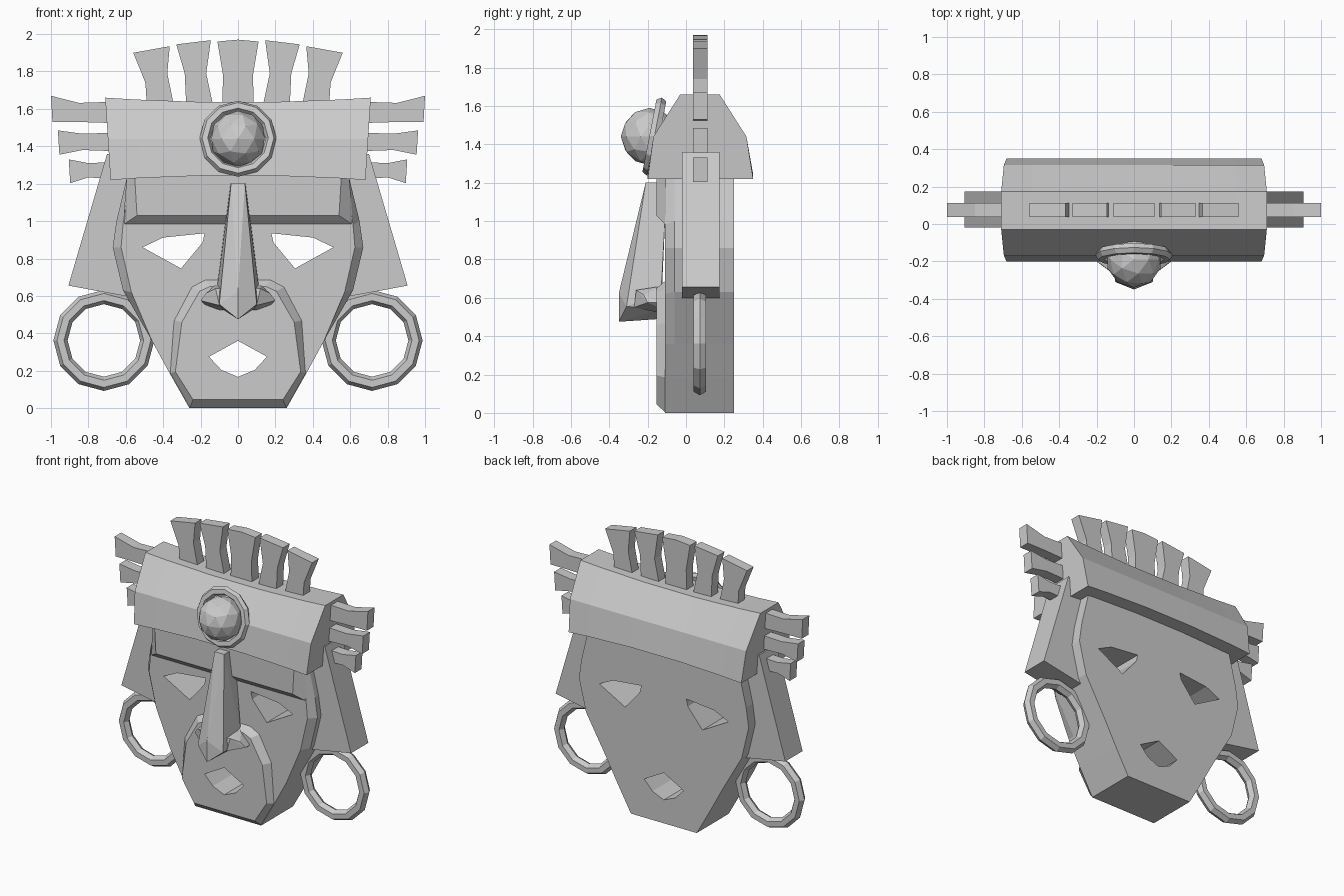
import bpy, bmesh
from math import radians

if "Cube" in bpy.data.objects:
    bpy.data.objects.remove(bpy.data.objects["Cube"])


def finish(name, bm):
    bmesh.ops.recalc_face_normals(bm, faces=bm.faces)
    mesh = bpy.data.meshes.new(name)
    bm.to_mesh(mesh)
    bm.free()
    ob = bpy.data.objects.new(name, mesh)
    bpy.context.collection.objects.link(ob)
    return ob


def loft(name, rings):
    """Skin a list of equal-length point rings and cap both ends."""
    bm = bmesh.new()
    vs = [[bm.verts.new(p) for p in r] for r in rings]
    n = len(vs[0])
    for a, b in zip(vs, vs[1:]):
        for i in range(n):
            j = (i + 1) % n
            bm.faces.new((a[i], a[j], b[j], b[i]))
    bm.faces.new(vs[0])
    bm.faces.new(vs[-1])
    return finish(name, bm)


def layer(pts, y, s=1):
    return [(s * x, y, z) for x, z in pts]


def prism(name, pts, y0, y1, s=1):
    return loft(name, [layer(pts, y0, s), layer(pts, y1, s)])


def hull(name, half):
    """Convex solid from half the points, mirrored in x."""
    bm = bmesh.new()
    for p in sorted({(s * x, y, z) for x, y, z in half for s in (1, -1)}):
        bm.verts.new(p)
    res = bmesh.ops.convex_hull(bm, input=bm.verts)
    junk = {g for g in res["geom_interior"] if isinstance(g, bmesh.types.BMVert)}
    bmesh.ops.delete(bm, geom=list(junk), context='VERTS')
    bmesh.ops.dissolve_limit(bm, angle_limit=radians(2), verts=bm.verts, edges=bm.edges)
    return finish(name, bm)


def sym(half):
    """Close a half outline by mirroring it in x."""
    return half + [(-x, z) for x, z in reversed(half) if x > 0]


def ring(name, loc, major, minor, tilt, segs=12):
    bpy.ops.mesh.primitive_torus_add(location=loc, rotation=(radians(tilt), 0, 0), major_radius=major,
                                     minor_radius=minor, major_segments=segs, minor_segments=6)
    bpy.context.object.name = name


# Face plate with a chamfer that fades out towards the jaw
outer = sym([(.26, 0), (.365, .185), (.46, .36), (.615, .63), (.67, .86), (.65, 1), (.59, 1.25), (.55, 1.4)])
front = sym([(.26, 0), (.365, .185), (.46, .36), (.57, .62), (.625, .86), (.615, .98), (.575, 1.25), (.53, 1.4)])
face = loft("face", [layer(outer, .25), layer(outer, -.06), layer(front, -.11)])

# Raised brow and muzzle panels
loft("brow", [layer(sym([(.615, .98), (.59, 1.3)]), -.105),
              layer(sym([(.54, 1.03), (.556, 1.3)]), -.155)])
muz_base = sym([(.26, 0), (.365, .185), (.345, .47), (.25, .65), (.175, .69)])
muz_front = sym([(.24, .045), (.335, .195), (.30, .46), (.205, .625), (.15, .65)])
muzzle = loft("muzzle", [layer(muz_base, -.105), layer(muz_front, -.155)])

# Eye and mouth openings
eye = [(.51, .86), (.4, .912), (.178, .935), (.19, .885), (.305, .747)]
mouth = sym([(0, .36), (.155, .275), (.09, .205), (0, .167)])
eye_r = prism("eye_cutter_right", eye, -.4, .5)
eye_l = prism("eye_cutter_left", eye, -.4, .5, -1)
mouth_c = prism("mouth_cutter", mouth, -.4, .5)
for target, cutters in ((face, (eye_r, eye_l, mouth_c)), (muzzle, (mouth_c,))):
    for c in cutters:
        m = target.modifiers.new("opening", 'BOOLEAN')
        m.operation, m.solver, m.object = 'DIFFERENCE', 'EXACT', c
        c.hide_render = True
        c.hide_set(True)

# Nose and nostrils
hull("nose", [(.037, -.21, 1.2), (.042, -.1, 1.2), (.1, -.31, .555), (.115, -.13, .62),
              (.1, -.13, .54), (0, -.35, .475), (0, -.35, .625), (0, -.13, .49)])
hull("nostrils", [(.2, -.2, .575), (.2, -.13, .575), (.17, -.22, .615), (.12, -.26, .64),
                  (.12, -.13, .66), (.17, -.13, .545), (.1, -.27, .55), (.1, -.13, .52)])

# Headband, pinched slightly towards the middle
band = [(-.2, 1.22), (-.17, 1.44), (-.03, 1.66), (.175, 1.66), (.315, 1.44), (.35, 1.22)]
rings = []
for x in (-.71, -.55, -.2, .2, .55, .71):
    sag = .025 * (1 - (x / .71) ** 2)
    rings.append([(x * (.96 + .04 * (z - 1.22) / .44), y, z - sag * (z - 1.44) / .22) for y, z in band])
loft("headband", rings)

# Headband jewel and its setting
bpy.ops.mesh.primitive_ico_sphere_add(subdivisions=2, radius=.15, location=(0, -.19, 1.44))
bpy.context.object.name = "jewel"
ring("jewel_setting", (0, -.165, 1.44), .177, .03, 79)

# Crown feathers
prism("crown_feather_centre", sym([(.085, 1.58), (.08, 1.78), (.11, 1.96), (0, 1.97)]), .037, .112)
crown = [[(.275, 1.58), (.285, 1.79), (.33, 1.945), (.145, 1.967), (.17, 1.79), (.125, 1.58)],
         [(.485, 1.58), (.495, 1.74), (.56, 1.9), (.365, 1.935), (.378, 1.79), (.335, 1.58)]]
# Side feathers: tip x, tip top and bottom, root top and bottom
side = [(1.0, 1.67, 1.53, 1.64, 1.522), (.963, 1.485, 1.355, 1.475, 1.372), (.905, 1.33, 1.203, 1.318, 1.225)]

for s, label in ((1, "right"), (-1, "left")):
    for i, pts in enumerate(crown):
        prism(f"crown_feather_{label}_{i + 1}", pts, .037, .112, s)
    for i, (x, t, b, rt, rb) in enumerate(side):
        mid = (x + .7) / 2
        pts = [(.6, rt), (mid, rt - .008), (x, t), (x - .008, b), (mid, rb + .008), (.6, rb)]
        prism(f"side_feather_{label}_{i + 1}", pts, .037, .112, s)
    # Side flap and earring
    prism(f"side_flap_{label}", [(.7, 1.36), (.907, .655), (.55, .59), (.5, 1.36)], -.02, .175, s)
    ring(f"earring_{label}", (s * .717, .072, .362), .232, .038, 90)
